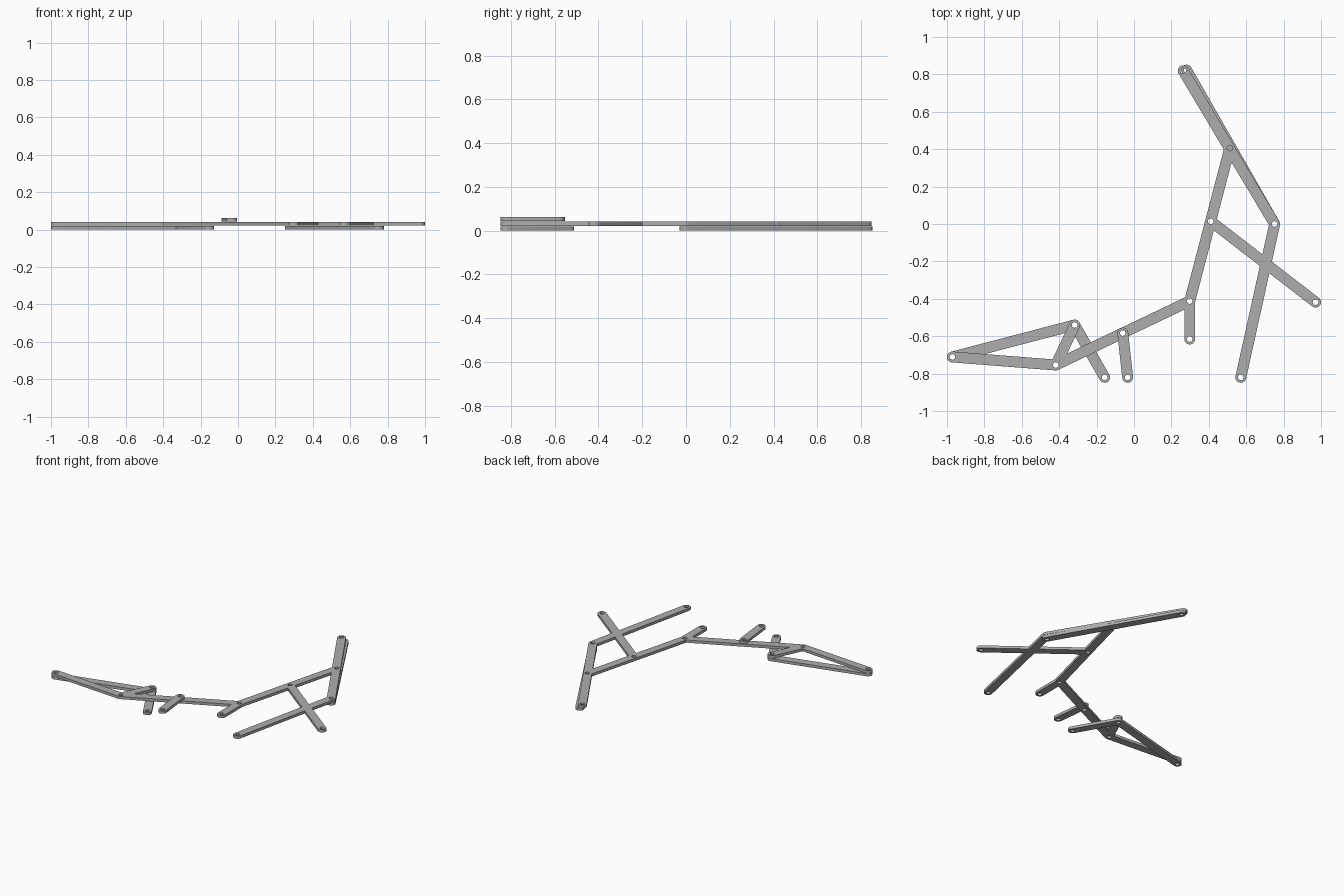
import bpy, bmesh, math
from mathutils import Vector

cube = bpy.data.objects.get("Cube")
if cube:
    bpy.data.objects.remove(cube, do_unlink=True)

grey = bpy.data.materials.new("link_grey")
grey.use_nodes = True
COLOUR = (0.42, 0.42, 0.42, 1)
grey.diffuse_color = COLOUR
grey.node_tree.nodes["Principled BSDF"].inputs["Base Color"].default_value = COLOUR

RADIUS, HOLE = 0.029, 0.015
THICK, PITCH = 0.0195, 0.0215
STEPS = 24

# Pivot positions, from the far right tip along the chain
tip = (-0.971, -0.711)
rocker = (-0.317, -0.54)
elbow = (-0.418, -0.754)
rocker_foot = (-0.157, -0.82)
crank = (-0.06, -0.583)
crank_foot = (-0.034, -0.82)
knee = (0.298, -0.412)
knee_foot = (0.298, -0.615)
mid = (0.41, 0.015)
side_tip = (0.971, -0.418)
shoulder = (0.512, 0.406)
corner = (0.752, 0.0)
corner_foot = (0.571, -0.82)
top_upper = (0.263, 0.819)
top_lower = (0.281, 0.823)


def arc(centre, radius, start, sweep, count):
    """Points along an arc, both ends included."""
    return [centre + radius * Vector((math.cos(a), math.sin(a), 0))
            for a in (start + sweep * i / (count - 1) for i in range(count))]


def link(name, layer, *pivots):
    """Flat bar with round ends and a pin hole at every pivot."""
    z = layer * PITCH
    pins = [Vector((x, y, z)) for x, y in pivots]
    a, b = pins[0], pins[-1]
    ang = math.atan2(b.y - a.y, b.x - a.x)
    half = STEPS // 2 + 1
    loops = [arc(b, RADIUS, ang - math.pi / 2, math.pi, half)
             + arc(a, RADIUS, ang + math.pi / 2, math.pi, half)]
    loops += [arc(p, HOLE, ang, math.tau, STEPS + 1)[:-1] for p in pins]

    bm = bmesh.new()
    for pts in loops:
        vs = [bm.verts.new(p) for p in pts]
        for i, v in enumerate(vs):
            bm.edges.new((vs[i - 1], v))
    bmesh.ops.triangle_fill(bm, edges=bm.edges[:], use_beauty=True,
                            normal=(0, 0, 1))
    ext = bmesh.ops.extrude_face_region(bm, geom=bm.faces[:],
                                        use_keep_orig=True)
    bmesh.ops.translate(bm, vec=(0, 0, THICK),
                        verts=[g for g in ext["geom"]
                               if isinstance(g, bmesh.types.BMVert)])
    bmesh.ops.recalc_face_normals(bm, faces=bm.faces[:])

    mesh = bpy.data.meshes.new(name)
    bm.to_mesh(mesh)
    bm.free()
    mesh.materials.append(grey)
    obj = bpy.data.objects.new(name, mesh)
    bpy.context.collection.objects.link(obj)
    bpy.context.view_layer.objects.active = obj
    obj.select_set(True)
    bpy.ops.object.shade_smooth_by_angle(angle=math.radians(30))
    obj.select_set(False)


bpy.ops.object.select_all(action="DESELECT")

# Bottom layer
link("lower_tip_link", 0, tip, rocker)
link("rocker_link", 0, rocker, rocker_foot)
link("lower_diagonal_link", 0, top_lower, corner)

# Middle layer
link("tip_link", 1, tip, elbow)
link("elbow_arm", 1, elbow, rocker)
link("long_arm", 1, elbow, crank, knee)
link("knee_arm", 1, knee, knee_foot)
link("upright_arm", 1, knee, mid, shoulder)
link("side_link", 1, mid, side_tip)
link("upper_diagonal_link", 1, top_upper, shoulder, corner)
link("corner_link", 1, corner, corner_foot)

# Top layer
link("crank_link", 2, crank, crank_foot)
